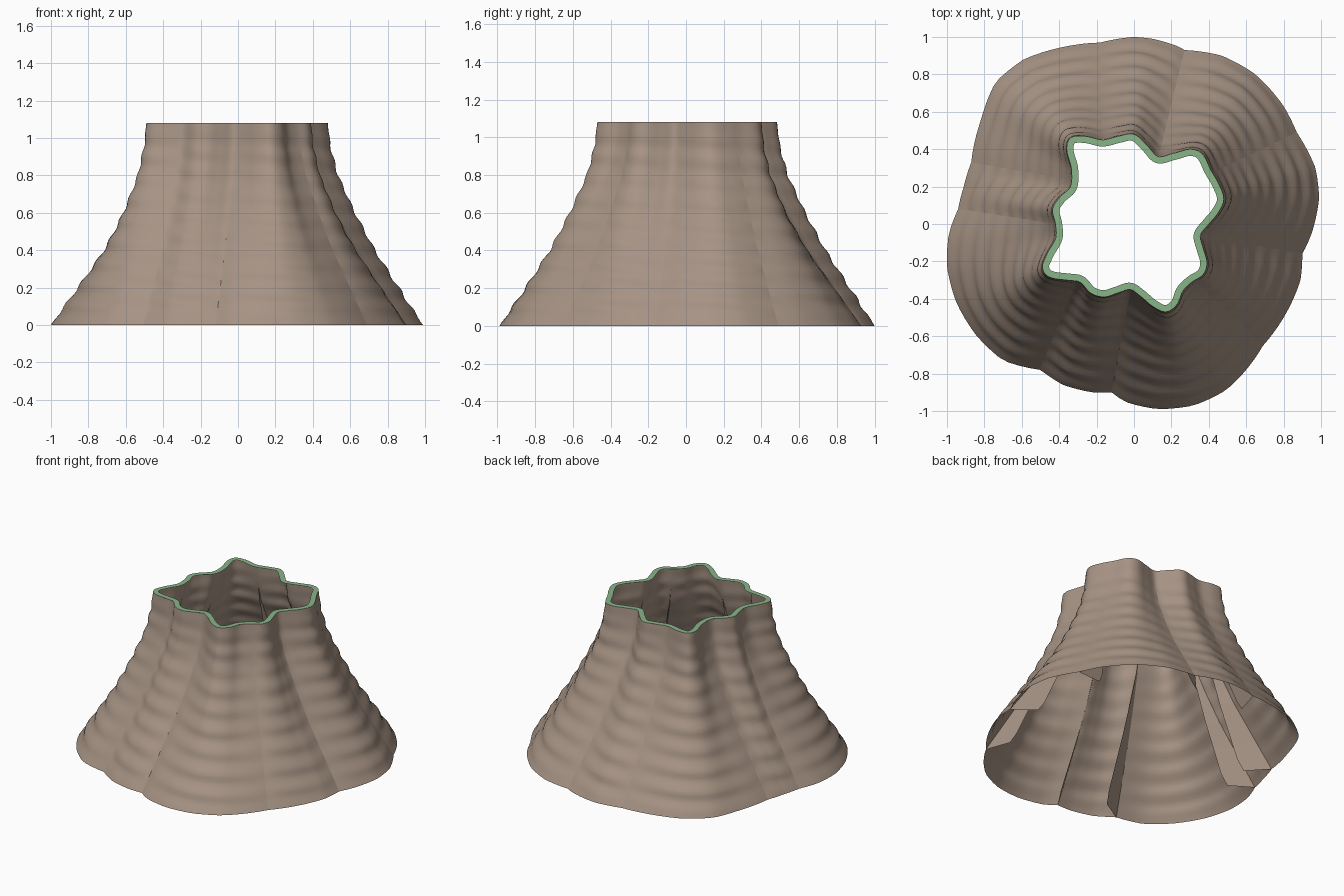
import bpy, bmesh, math
from mathutils import Vector

if "Cube" in bpy.data.objects:
    bpy.data.objects.remove(bpy.data.objects["Cube"])

H = 1.08
# ground outline and rim outline, counter-clockwise as seen from above
GROUND = [(.99, .14), (.97, .3), (.87, .49), (.8, .63), (.65, .8), (.47, .9), (.27, .93), (.235, .95),
          (.1, .99), (0, 1), (-.18, .97), (-.36, .95), (-.59, .88), (-.74, .76), (-.82, .55), (-.87, .33),
          (-.91, .2), (-.94, .08), (-.99, -.05), (-1, -.23), (-.95, -.42), (-.84, -.6), (-.7, -.73),
          (-.5, -.78), (-.38, -.86), (-.22, -.9), (-.12, -.9), (-.05, -.95), (.13, -.99), (.32, -.97),
          (.49, -.89), (.6, -.78), (.69, -.65), (.8, -.5), (.89, -.3), (.9, -.16), (.95, -.05)]
RIM = [(.48, .13), (.45, .22), (.41, .29), (.36, .38), (.3, .4), (.22, .38), (.13, .36), (.07, .42),
       (0, .48), (-.08, .47), (-.17, .45), (-.27, .47), (-.34, .46), (-.36, .4), (-.335, .3), (-.34, .2),
       (-.4, .14), (-.435, .08), (-.42, 0), (-.42, -.08), (-.47, -.17), (-.49, -.23), (-.46, -.28),
       (-.36, -.3), (-.29, -.31), (-.23, -.37), (-.16, -.39), (-.09, -.37), (-.02, -.35), (.04, -.39),
       (.1, -.44), (.17, -.47), (.23, -.43), (.26, -.36), (.31, -.31), (.37, -.27), (.39, -.21),
       (.37, -.13), (.355, -.06), (.4, 0), (.45, .06)]
# creases: matching angles (degrees) on the ground and on the rim
CREASES = [(-123, -135), (-97.6, -93), (-43.3, -43), (-10, -9.6), (29.4, 33), (73.8, 70),
           (100.5, 111), (159.2, 145), (175, 180)]


def polar(points):
    return sorted((math.atan2(y, x), math.hypot(x, y)) for x, y in points)


def radius(table, a, smooth):
    """Radius of an outline at angle a, smooth (cubic) or straight between points."""
    tau = 2 * math.pi
    a = (a + math.pi) % tau - math.pi
    n = len(table)
    ext = [(t + tau * k, r) for k in (-1, 0, 1) for t, r in table]
    i = next(j for j in range(n - 1, 2 * n + 1) if ext[j + 1][0] > a)
    p0, p1, p2, p3 = ext[i - 1:i + 3]
    h = p2[0] - p1[0]
    u = (a - p1[0]) / h
    if not smooth:
        return p1[1] + (p2[1] - p1[1]) * u
    m1 = (p2[1] - p0[1]) / (p2[0] - p0[0]) * h
    m2 = (p3[1] - p1[1]) / (p3[0] - p1[0]) * h
    return ((2 * u**3 - 3 * u**2 + 1) * p1[1] + (u**3 - 2 * u**2 + u) * m1
            + (3 * u**2 - 2 * u**3) * p2[1] + (u**3 - u**2) * m2)


def flare(z):
    """1 at the ground, 0 at the rim."""
    pts = [(0, 1), (.2, .75), (.4, .5), (.6, .29), (.8, .11), (.95, .03), (H, 0)]
    for (a, fa), (b, fb) in zip(pts, pts[1:]):
        if z <= b:
            return fa + (fb - fa) * (z - a) / (b - a)
    return 0


G, R = polar(GROUND), polar(RIM)
N = 20  # columns per sector


def ring_points(z):
    f = flare(z)
    pts = []
    for s, (g0, r0) in enumerate(CREASES):
        g1, r1 = CREASES[(s + 1) % len(CREASES)]
        if g1 < g0:
            g1, r1 = g1 + 360, r1 + 360
        for k in range(N + 1):
            u = k / N
            ga, ra = math.radians(g0 + (g1 - g0) * u), math.radians(r0 + (r1 - r0) * u)
            gr, rr = radius(G, ga, False), radius(R, ra, True)
            p = Vector((gr * math.cos(ga), gr * math.sin(ga))) * f
            p += Vector((rr * math.cos(ra), rr * math.sin(ra))) * (1 - f)
            # gentle horizontal ripples, absent at both ends
            env = min(1, z / .1, (H - z) / .15) * math.sin(math.pi * u) ** .5 if 0 < u < 1 else 0
            p *= 1 + .009 * env * math.sin(2 * math.pi * z / .115 + s * .9 + u * 2)
            pts.append(p)
        # tucked fold going inward from the crease
        d = p.normalized()
        t = Vector((-d.y, d.x))
        depth = .16 * max(0, min(1, f * 1.15 - .05))
        pts.append(p - d * depth + t * depth * .5)
    return pts


def material(name, col):
    m = bpy.data.materials.new(name)
    m.diffuse_color = (*col, 1)
    m.use_nodes = True
    m.node_tree.nodes["Principled BSDF"].inputs["Base Color"].default_value = m.diffuse_color
    return m


def loft(name, rings, mat):
    """Closed rings of 3D points joined by quads."""
    bm = bmesh.new()
    rows = [[bm.verts.new(p) for p in ring] for ring in rings]
    for a, b in zip(rows, rows[1:]):
        for i in range(len(a)):
            j = (i + 1) % len(a)
            bm.faces.new((a[i], a[j], b[j], b[i]))
    bmesh.ops.remove_doubles(bm, verts=bm.verts, dist=1e-5)
    me = bpy.data.meshes.new(name)
    bm.to_mesh(me)
    bm.free()
    ob = bpy.data.objects.new(name, me)
    bpy.context.collection.objects.link(ob)
    me.materials.append(mat)
    bpy.ops.object.select_all(action='DESELECT')
    ob.select_set(True)
    bpy.context.view_layer.objects.active = ob
    bpy.ops.object.shade_smooth_by_angle(angle=math.radians(40))
    return ob


brown = material("bark brown", (.38, .29, .23))
green = material("rim green", (.25, .46, .25))

# flared, creased trunk wall
levels = [H * i / 54 for i in range(55)]
loft("flared_wall", [[(p.x, p.y, z) for p in ring_points(z)] for z in levels], brown)

# flat green band around the top opening
outer = []
for i in range(240):
    a = 2 * math.pi * i / 240
    r = radius(R, a, True)
    outer.append(Vector((r * math.cos(a), r * math.sin(a), H)))
inner = []
for i, p in enumerate(outer):
    t = (outer[(i + 2) % 240] - outer[i - 2]).normalized()
    inner.append(p + Vector((-t.y, t.x, 0)) * .036)
loft("rim_band", [outer, inner], green)
